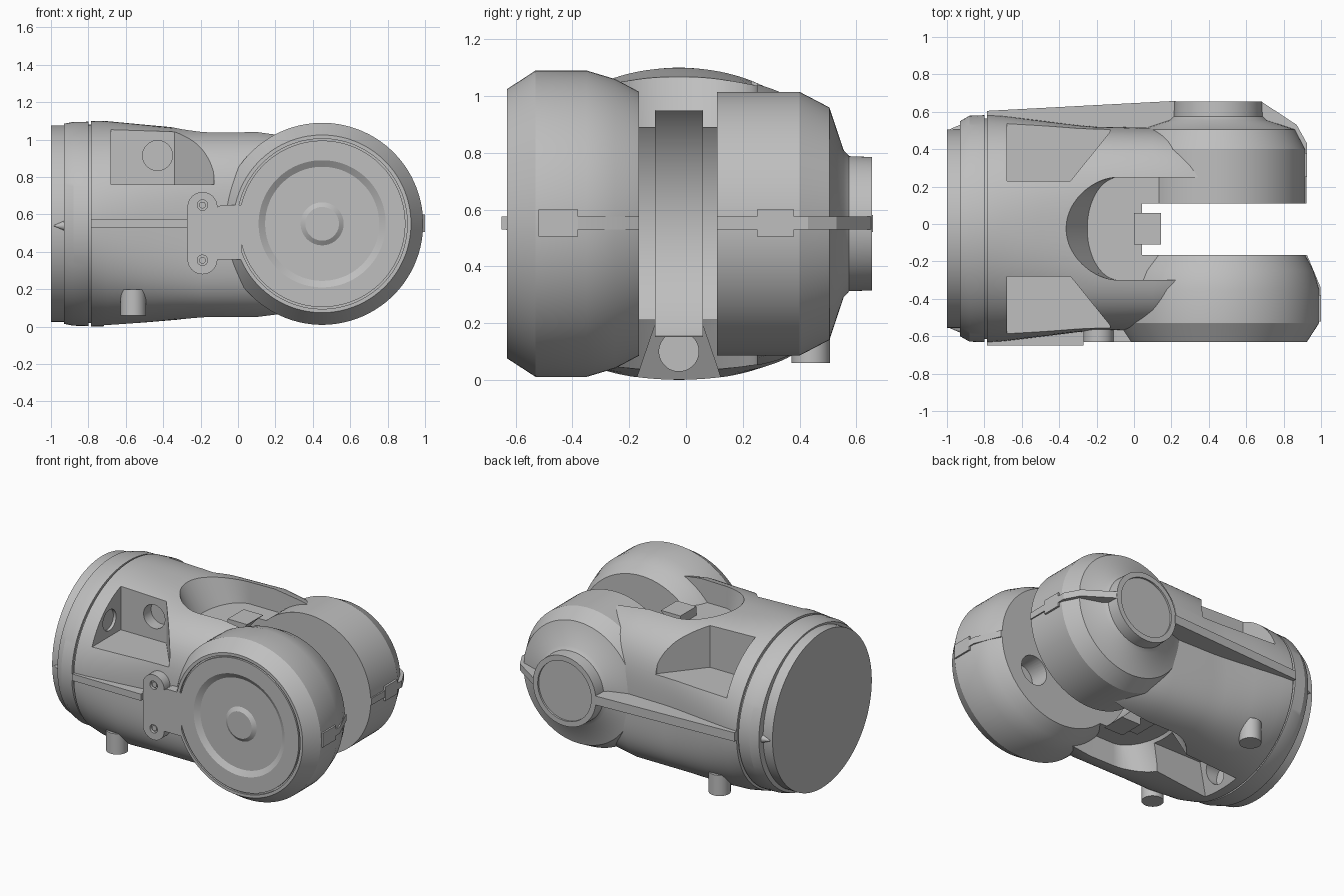
import bpy, bmesh, math
from mathutils import Vector

if "Cube" in bpy.data.objects:
    bpy.data.objects.remove(bpy.data.objects["Cube"])

grey = bpy.data.materials.new("grey metal")
grey.use_nodes = True
grey.diffuse_color = (0.52, 0.52, 0.52, 1)
grey.node_tree.nodes["Principled BSDF"].inputs["Base Color"].default_value = (0.52, 0.52, 0.52, 1)

CY, CZ = -0.025, 0.55      # body axis
JX = 0.45                  # joint axis
SLOT = (-0.165, 0.11)      # gap between the fork arms
SIDES = (-1, 1)


def finish(name, bm):
    bmesh.ops.remove_doubles(bm, verts=bm.verts, dist=1e-5)
    bmesh.ops.recalc_face_normals(bm, faces=bm.faces)
    mesh = bpy.data.meshes.new(name)
    bm.to_mesh(mesh)
    bm.free()
    ob = bpy.data.objects.new(name, mesh)
    bpy.context.collection.objects.link(ob)
    mesh.materials.append(grey)
    return ob


def loft(name, rings, place, n=96):
    """Skin closed rings; place(ring, cos, sin) gives a point."""
    bm = bmesh.new()
    loops = []
    for ring in rings:
        angles = [2 * math.pi * (i + .5) / n for i in range(n)]
        loops.append([bm.verts.new(place(ring, math.cos(a), math.sin(a))) for a in angles])
    for a, b in zip(loops, loops[1:]):
        for i in range(n):
            j = (i + 1) % n
            bm.faces.new((a[i], a[j], b[j], b[i]))
    bm.faces.new(loops[0])
    bm.faces.new(loops[-1])
    return finish(name, bm)


def lathe_y(name, profile, x=JX, z=CZ, n=96):
    return loft(name, profile, lambda p, c, s: (x + p[0] * c, p[1], z + p[0] * s), n)


def lathe_z(name, profile, x, y, n=48):
    return loft(name, profile, lambda p, c, s: (x + p[0] * c, y + p[0] * s, p[1]), n)


def lathe_x(name, profile, y, z, n=32):
    return loft(name, profile, lambda p, c, s: (p[1], y + p[0] * c, z + p[0] * s), n)


def prism(name, points, axis, lo, hi):
    """Extrude an outline along z or y."""
    bm = bmesh.new()
    put = (lambda p, h: (p[0], p[1], h)) if axis == "z" else (lambda p, h: (p[0], h, p[1]))
    face = bm.faces.new([bm.verts.new(put(p, lo)) for p in points])
    out = bmesh.ops.extrude_face_region(bm, geom=[face])
    verts = [g for g in out["geom"] if isinstance(g, bmesh.types.BMVert)]
    bmesh.ops.translate(bm, verts=verts, vec=Vector(put((0, 0), hi - lo)))
    return finish(name, bm)


def box(name, x, y, z):
    return prism(name, [(x[0], y[0]), (x[1], y[0]), (x[1], y[1]), (x[0], y[1])], "z", *z)


def cut(target, cutter):
    mod = target.modifiers.new("cut", "BOOLEAN")
    mod.operation, mod.object, mod.solver = "DIFFERENCE", cutter, "EXACT"
    bpy.context.view_layer.objects.active = target
    bpy.ops.object.modifier_apply(modifier=mod.name)
    bpy.data.objects.remove(cutter)


def squircle(p, c, s):
    """Barrel section; the exponents square off its top and bottom halves."""
    x, half_y, half_z, top, bottom = p
    e = 2 / (top if s > 0 else bottom)
    return (x, CY + half_y * math.copysign(abs(c) ** e, c),
            CZ + half_z * math.copysign(abs(s) ** e, s))


# Main housing: round rear collar turning into a squarer fork root
barrel = [(-1, .53, .525, 2, 2), (-.93, .53, .525, 2, 2), (-.93, .575, .535, 2, 2),
          (-.88, .604, .545, 2, 2), (-.8, .607, .546, 2, 2), (-.8, .59, .53, 2, 2),
          (-.785, .59, .53, 2, 2), (-.785, .607, .55, 2, 2.1), (-.7, .602, .549, 2.1, 2.4),
          (-.5, .578, .53, 2.4, 3), (-.3, .553, .512, 2.8, 3.5), (-.2, .545, .508, 3, 3.7),
          (.1, .54, .51, 3.2, 3.7), (.3, .52, .488, 3, 3.5), (JX, .49, .462, 2.8, 3)]
body = loft("housing", barrel, squircle, 128)

# Joint slot with concave end wall
cut(body, lathe_y("slot_round", [(.53, SLOT[0]), (.53, SLOT[1])]))
cut(body, box("slot_box", (JX, 1), SLOT, (-.1, 1.2)))

# D-shaped scoops above and below the joint web
for side in SIDES:
    rings = [(.17, CZ + side * .34), (.31, CZ + side * .56)]
    cut(body, loft("scoop", rings,
                   lambda p, c, s: (-.08 + p[0] * c if c < 0 else .6, CY + .275 * s, p[1])))

# Underside channel with tapered walls and a port in its end
channel = [(-.62, .085, .19), (-.72, .15, 0), (-.76, .18, -.08)]
cut(body, loft("channel", channel, lambda p, c, s: (
    p[0] if c < 0 else .1, CY + math.copysign(p[1], s), p[2]), 4))
cut(body, lathe_x("channel_port", [(.07, -.74), (.07, -.6)], CY, .1))

# Corner pockets, with port holes in the walls of the front one
for side in SIDES:
    outline = [(-.68, .255), (-.34, .255), (-.13, .515), (-.1, .8), (-.68, .8)]
    cut(body, prism("pocket", [(x, CY + side * y) for x, y in outline], "z", .76, 1.2))
cut(body, lathe_y("port_side", [(.08, -.4), (.08, -.2)], -.43, .915, 32))
cut(body, lathe_x("port_rear", [(.07, -.7), (.07, -.6)], -.4, .87))

# Bump band on the web, standing proud at the top and bottom
for name, x, z in (("web_band", -.12, (.2, .88)), ("web_stops", 0, (.15, .95))):
    band = box(name, (x, .145), (-.11, .06), z)
    cut(band, lathe_y("band_round", [(.5, -.3), (.5, .3)]))

# Front fork arm with recessed cover, hub and a blind hole inside
front = [(.001, SLOT[0]), (.465, SLOT[0]), (.51, -.25), (.54, -.35),
         (.54, -.53), (.475, -.63), (.455, -.63), (.455, -.617), (.445, -.617), (.445, -.63),
         (.34, -.63), (.305, -.608), (.115, -.608), (.09, -.625), (.001, -.625)]
front_arm = lathe_y("front_arm", front)
cut(front_arm, lathe_y("blind_hole", [(.1, -.3), (.1, -.1)], .66, .39, 32))

# Rear fork arm with raised bearing cap
rear = [(.001, SLOT[1]), (.465, SLOT[1]), (.465, .4), (.41, .505), (.26, .555), (.238, .575),
        (.235, .655), (.2, .655), (.2, .643), (.001, .643)]
lathe_y("rear_arm", rear)

# Seam ribs and latch blocks on the arm ends
prism("front_arm_rib", [(.8, SLOT[0]), (.925, SLOT[0]), (.998, -.34), (.998, -.5), (.96, -.56), (.8, -.56)],
      "z", .53, .575)
prism("rear_arm_rib", [(.65, SLOT[1]), (.922, SLOT[1]), (.925, .43), (.87, .53), (.68, .655), (.6, .5)],
      "z", .53, .575)
box("front_latch", (.9, .999), (-.52, -.38), (.505, .6))
box("rear_latch", (.85, .926), (.25, .38), (.505, .6))

# Long side ribs on the housing
box("front_rib", (-.785, -.27), (-.65, -.5), (.53, .575))
prism("rear_rib", [(-.785, .5), (-.785, .605), (.22, .658), (.3, .45)], "z", .52, .58)

# Screw bracket beside the front arm
arc = [math.pi * i / 16 for i in range(17)]
outline = [(-.19 + .08 * math.cos(a), .64 + .08 * math.sin(a)) for a in arc]
outline += [(-.19 - .08 * math.cos(a), .36 - .08 * math.sin(a)) for a in arc]
outline += [(-.09, .36), (.02, .36), (.02, .65), (-.09, .65)]
bracket = prism("screw_bracket", outline, "y", -.63, -.45)
for z in (.355, .65):
    cut(bracket, lathe_y("screw_hole", [(.028, -.7), (.028, -.61)], -.19, z, 24))
    lathe_y("screw", [(.018, -.622), (.018, -.6)], -.19, z, 24)

# Locating pins under the housing and index pointers on the collar
for side in SIDES:
    lathe_z("locating_pin", [(.068, .06), (.068, .2)], -.56, CY + side * .465, 32)
    lathe_x("index_pointer", [(.002, -.985), (.028, -.925)], CY + side * .53, .54, 16)

# Smooth the round surfaces and keep hard edges
for ob in bpy.context.collection.objects:
    if ob.type == "MESH" and grey.name in ob.data.materials:
        bpy.ops.object.select_all(action="DESELECT")
        ob.select_set(True)
        bpy.context.view_layer.objects.active = ob
        bpy.ops.object.shade_smooth_by_angle(angle=math.radians(25))
